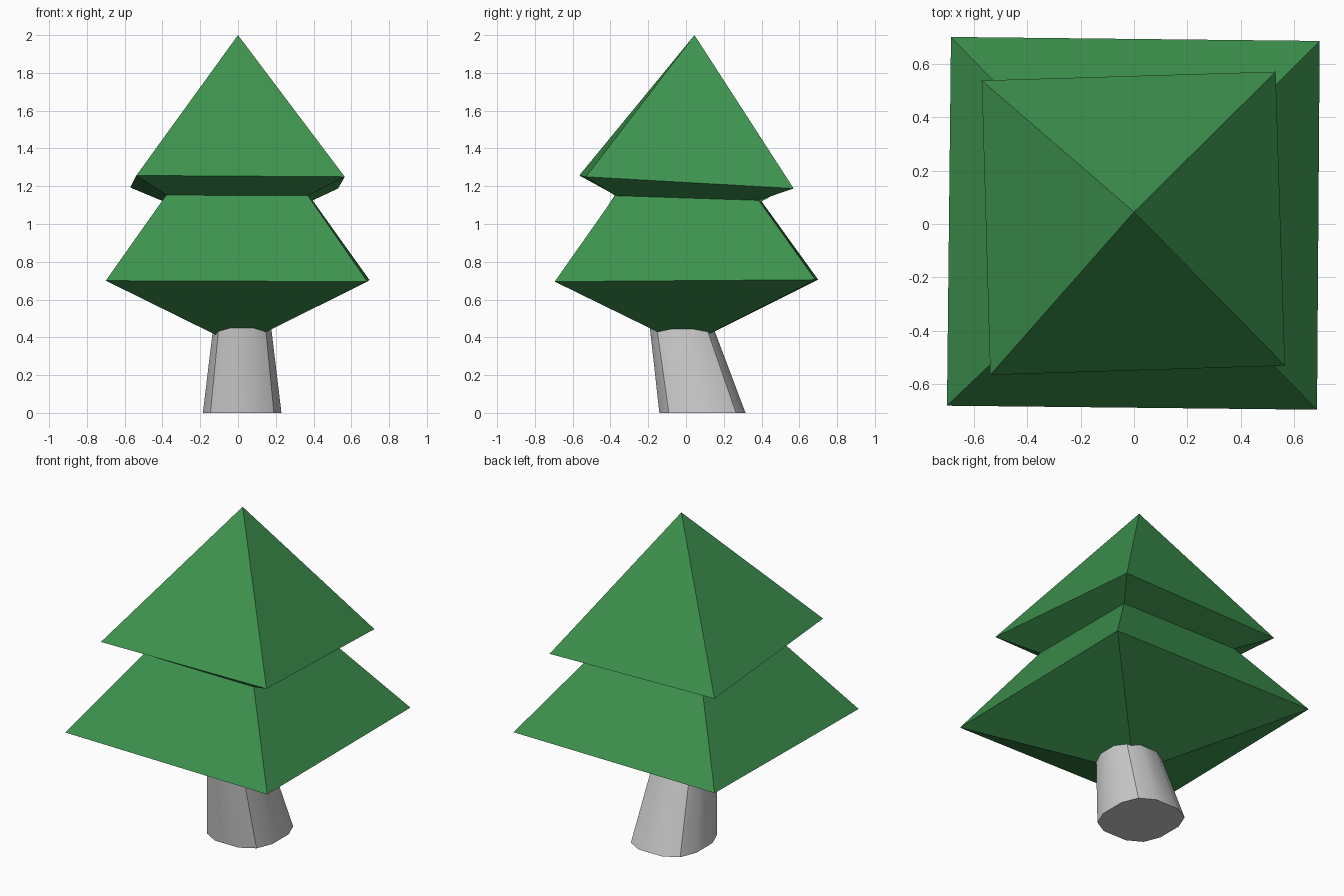
import bpy, bmesh
from math import radians

if "Cube" in bpy.data.objects:
    bpy.data.objects.remove(bpy.data.objects["Cube"])


def loft(name, rings, color, smooth_angle=None):
    """Skin a list of rings; one-point rings become tips, end rings are capped."""
    bm = bmesh.new()
    loops = [[bm.verts.new(p) for p in ring] for ring in rings]
    for a, b in zip(loops, loops[1:]):
        n = max(len(a), len(b))
        for i in range(n):
            j = (i + 1) % n
            if len(a) == 1:
                bm.faces.new((a[0], b[j], b[i]))
            elif len(b) == 1:
                bm.faces.new((a[i], a[j], b[0]))
            else:
                bm.faces.new((a[i], a[j], b[j], b[i]))
    for end in (loops[0], loops[-1]):
        if len(end) > 2:
            bm.faces.new(end)
    bmesh.ops.recalc_face_normals(bm, faces=bm.faces[:])
    mesh = bpy.data.meshes.new(name)
    bm.to_mesh(mesh)
    bm.free()
    ob = bpy.data.objects.new(name, mesh)
    bpy.context.collection.objects.link(ob)
    mat = bpy.data.materials.new(name + "_color")
    mat.diffuse_color = (*color, 1)
    mat.use_nodes = True
    mat.node_tree.nodes["Principled BSDF"].inputs["Base Color"].default_value = mat.diffuse_color
    mesh.materials.append(mat)
    if smooth_angle:
        bpy.context.view_layer.objects.active = ob
        ob.select_set(True)
        bpy.ops.object.shade_smooth_by_angle(angle=radians(smooth_angle))
        ob.select_set(False)
    return ob


def trunk_ring(cx, cy, s, z):
    """Rounded-square section: one quarter, mirrored round."""
    q = [(0.208, 0.08), (0.168, 0.178), (0.08, 0.228)]
    pts = q + [(-x, y) for x, y in reversed(q)]
    pts += [(-x, -y) for x, y in pts]
    return [(cx + s * x, cy + s * y, z) for x, y in pts]


# Leaning, tapered trunk, running up into the foliage
loft("trunk", [trunk_ring(0.022, 0.087, 1, 0),
               trunk_ring(0.022, -0.035, 0.71, 0.5)], (0.57, 0.57, 0.57), 33)

# Two slightly twisted square tiers joined at a narrow waist
loft("foliage", [
    [(0, 0, 0.355)],
    [(-0.70, -0.68, 0.70), (0.685, -0.695, 0.695),
     (0.695, 0.685, 0.705), (-0.685, 0.70, 0.705)],
    [(-0.38, -0.375, 1.153), (0.37, -0.375, 1.15),
     (0.395, 0.385, 1.125), (-0.395, 0.40, 1.12)],
    [(-0.538, -0.565, 1.257), (0.565, -0.53, 1.25),
     (0.53, 0.57, 1.188), (-0.57, 0.537, 1.193)],
    [(0, 0.045, 2.0)],
], (0.048, 0.293, 0.078))
